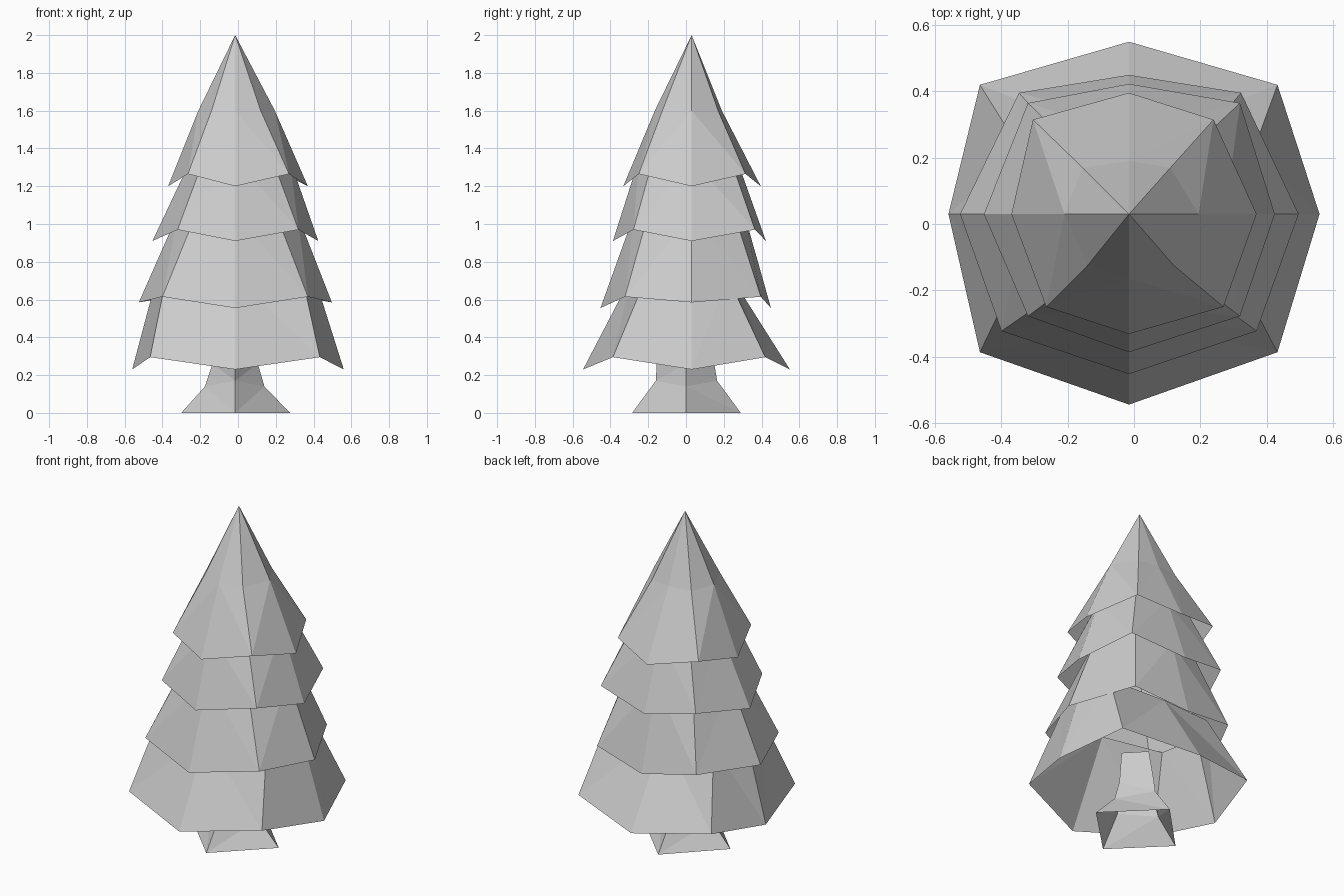
import bpy
import bmesh
from mathutils import Vector

default_cube = bpy.data.objects.get("Cube")
if default_cube:
    bpy.data.objects.remove(default_cube, do_unlink=True)

# One plain grey for the whole tree
grey = bpy.data.materials.new("plain_grey")
grey.use_nodes = True
colour = (0.6, 0.6, 0.6, 1)
grey.diffuse_color = colour
grey.node_tree.nodes["Principled BSDF"].inputs["Base Color"].default_value = colour

FOLIAGE_CENTRE = Vector((-0.015, 0.03, 0))
TRUNK_CENTRE = Vector((-0.015, 0, 0))
APEX = FOLIAGE_CENTRE + Vector((0, 0, 2))


def axis_points(centre, east, north, west, south, side_height, end_height):
    """Four points on the axes, counter-clockwise from +x."""
    return [Vector((east, centre.y, side_height)), Vector((centre.x, north, end_height)),
            Vector((west, centre.y, side_height)), Vector((centre.x, south, end_height))]


def corner_points(xs, north, south, height):
    """Four points on the diagonals, counter-clockwise from +x +y."""
    ys = (north, north, south, south)
    return [Vector((x, y, height)) for x, y in zip(xs, ys)]


def octagon(bm, axis, corner):
    """Eight-sided ring whose axis and corner points sit at different heights."""
    pairs = zip(axis_points(FOLIAGE_CENTRE, *axis), corner_points(*corner))
    return [bm.verts.new(point) for pair in pairs for point in pair]


def bridge(bm, lower, upper):
    count = len(lower)
    for i in range(count):
        j = (i + 1) % count
        bm.faces.new((lower[i], lower[j], upper[j], upper[i]))


def finish(bm, name):
    bmesh.ops.triangulate(bm, faces=[f for f in bm.faces if len(f.verts) > 3])
    mesh = bpy.data.meshes.new(name)
    bm.to_mesh(mesh)
    bm.free()
    mesh.materials.append(grey)
    obj = bpy.data.objects.new(name, mesh)
    bpy.context.collection.objects.link(obj)


# Each tier is an open shell: a drooping rim and a ring hidden in the tier above.
# Axis: east, north, west, south extents, heights of the sides and of the ends.
# Corner: x of the four corners, north and south extents, height.
tiers = {
    "bottom_tier": (
        ((0.56, 0.55, -0.56, -0.545, 0.23, 0.23),
         ((0.433, -0.465, -0.465, 0.433), 0.42, -0.387, 0.295)),
        ((0.405, 0.24, -0.43, -0.29, 0.72, 0.72),
         ((0.36, -0.34, -0.38, 0.34), 0.22, -0.21, 0.72))),
    "lower_middle_tier": (
        ((0.497, 0.45, -0.525, -0.453, 0.585, 0.555),
         ((0.323, -0.347, -0.4, 0.37), 0.396, -0.323, 0.615)),
        ((0.315, 0.31, -0.32, -0.275, 1.05, 1.05),
         ((0.2, -0.22, -0.215, 0.195), 0.25, -0.195, 1.07))),
    "upper_middle_tier": (
        ((0.425, 0.423, -0.453, -0.387, 0.91, 0.91),
         ((0.32, -0.32, -0.32, 0.32), 0.365, -0.278, 0.97)),
        ((0.275, 0.27, -0.25, -0.25, 1.34, 1.34),
         ((0.175, -0.18, -0.175, 0.175), 0.23, -0.17, 1.36))),
    "top_tier": (
        ((0.37, 0.396, -0.37, -0.332, 1.2, 1.2),
         ((0.24, -0.305, -0.265, 0.27), 0.315, -0.25, 1.265)),
        ((0.195, 0.19, -0.21, -0.165, 1.6, 1.6),
         ((0.11, -0.155, -0.14, 0.12), 0.17, -0.125, 1.6))),
}

for name, (rim_shape, upper_shape) in tiers.items():
    bm = bmesh.new()
    rim, upper = octagon(bm, *rim_shape), octagon(bm, *upper_shape)
    bridge(bm, rim, upper)
    # Only the top tier closes to a point
    if name == "top_tier":
        tip = bm.verts.new(APEX)
        for i, vert in enumerate(upper):
            bm.faces.new((vert, upper[(i + 1) % len(upper)], tip))
    finish(bm, name)

# Trunk: four-sided, flared at the foot and open at both ends
trunk_shape = [
    (0.275, 0.29, -0.30, -0.285, 0, 0),
    (0.14, 0.165, -0.175, -0.16, 0.14, 0.17),
    (0.105, 0.15, -0.135, -0.155, 0.26, 0.26),
    (0.09, 0.11, -0.12, -0.11, 0.45, 0.45),
]
bm = bmesh.new()
rings = [[bm.verts.new(point) for point in axis_points(TRUNK_CENTRE, *ring)]
         for ring in trunk_shape]
for lower, upper in zip(rings, rings[1:]):
    bridge(bm, lower, upper)
finish(bm, "trunk")
